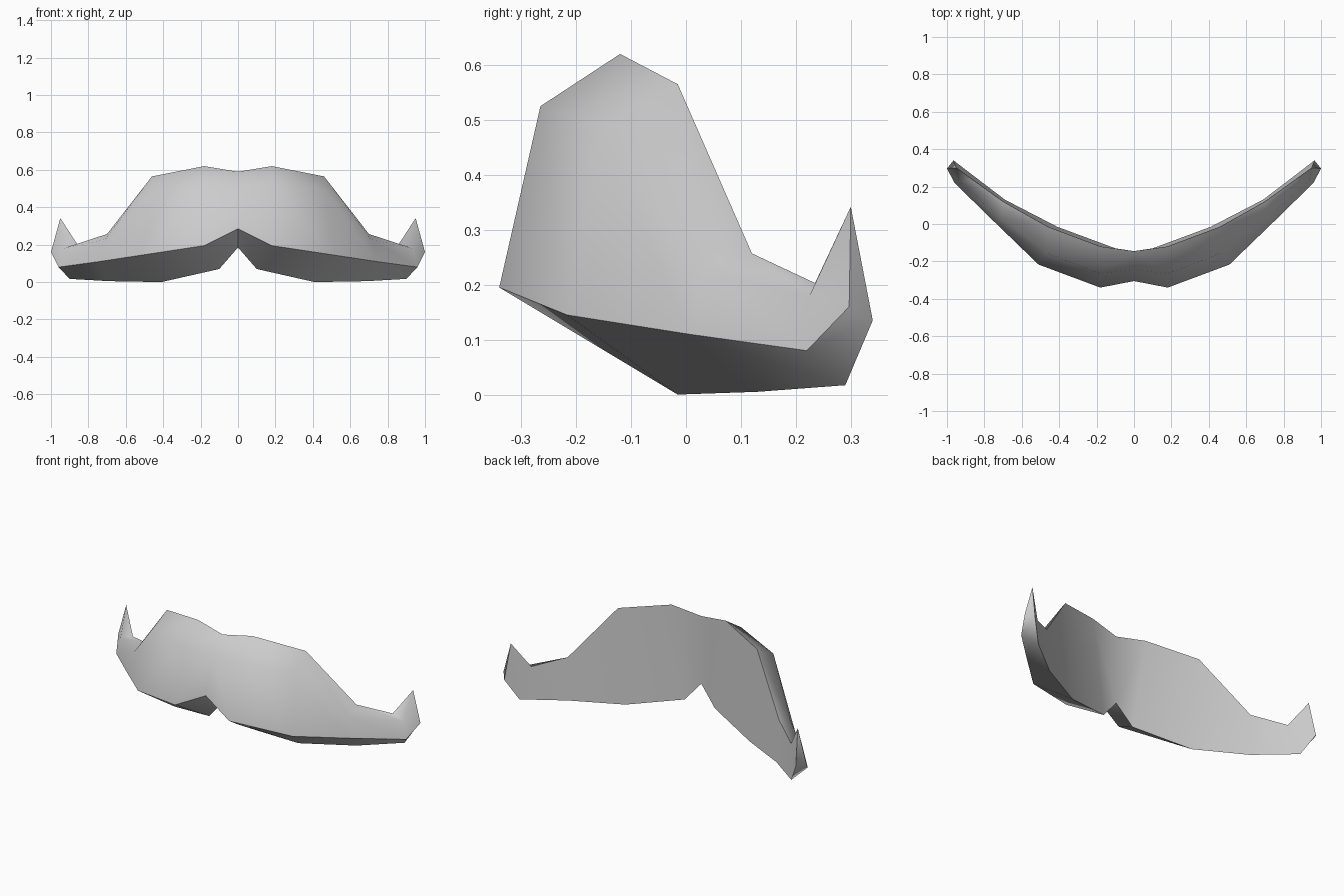
import bpy, bmesh, math

if "Cube" in bpy.data.objects:
    bpy.data.objects.remove(bpy.data.objects["Cube"])

# Cross-sections from centre to curl: back top, front top, front belly, back bottom
SECTIONS = [
    [(0, -.145, .59), (0, -.245, .51), (0, -.305, .285), (0, -.145, .185)],
    [(.18, -.12, .62), (.18, -.265, .525), (.18, -.34, .195), (.10, -.13, .07)],
    [(.46, -.015, .565), (.47, -.155, .487), (.51, -.217, .145), (.41, -.015, 0)],
    [(.70, .12, .257), (.71, .03, .228), (.74, .005, .11), (.69, .13, .005)],
    [(.86, .235, .203), (.935, .225, .18), (.96, .22, .08), (.90, .29, .017)],
]
# Upturned end: tip, outer corner, back corner
CURL = [(.95, .30, .342), (1.0, .297, .16), (.965, .34, .135)]

bm = bmesh.new()
rings = [[bm.verts.new(p) for p in s] for s in SECTIONS]

# Walls between neighbouring sections (front, underside and back)
for a, b in zip(rings, rings[1:]):
    for i in range(4):
        j = (i + 1) % 4
        bm.faces.new((a[i], a[j], b[j], b[i]))

# Curl closing the outer end
tip, outer, rear = [bm.verts.new(p) for p in CURL]
bt, ft, fm, bb = rings[-1]
for f in ((bt, ft, tip), (ft, outer, tip), (ft, fm, outer),
          (fm, bb, rear, outer), (outer, rear, tip),
          (bt, tip, rear), (bt, rear, bb)):
    bm.faces.new(f)

# Mirrored left half, welded on the centre line
bmesh.ops.mirror(bm, geom=bm.verts[:] + bm.edges[:] + bm.faces[:],
                 axis='X', merge_dist=0.001)
bmesh.ops.remove_doubles(bm, verts=bm.verts[:], dist=0.001)
bmesh.ops.recalc_face_normals(bm, faces=bm.faces[:])

mesh = bpy.data.meshes.new("moustache")
bm.to_mesh(mesh)
bm.free()
obj = bpy.data.objects.new("moustache", mesh)
bpy.context.collection.objects.link(obj)

mat = bpy.data.materials.new("light grey")
mat.diffuse_color = (0.6, 0.6, 0.6, 1)
mat.use_nodes = True
mat.node_tree.nodes["Principled BSDF"].inputs["Base Color"].default_value = mat.diffuse_color
mesh.materials.append(mat)

# Soft front, crisp rim and back
bpy.context.view_layer.objects.active = obj
obj.select_set(True)
bpy.ops.object.shade_smooth_by_angle(angle=math.radians(60))
